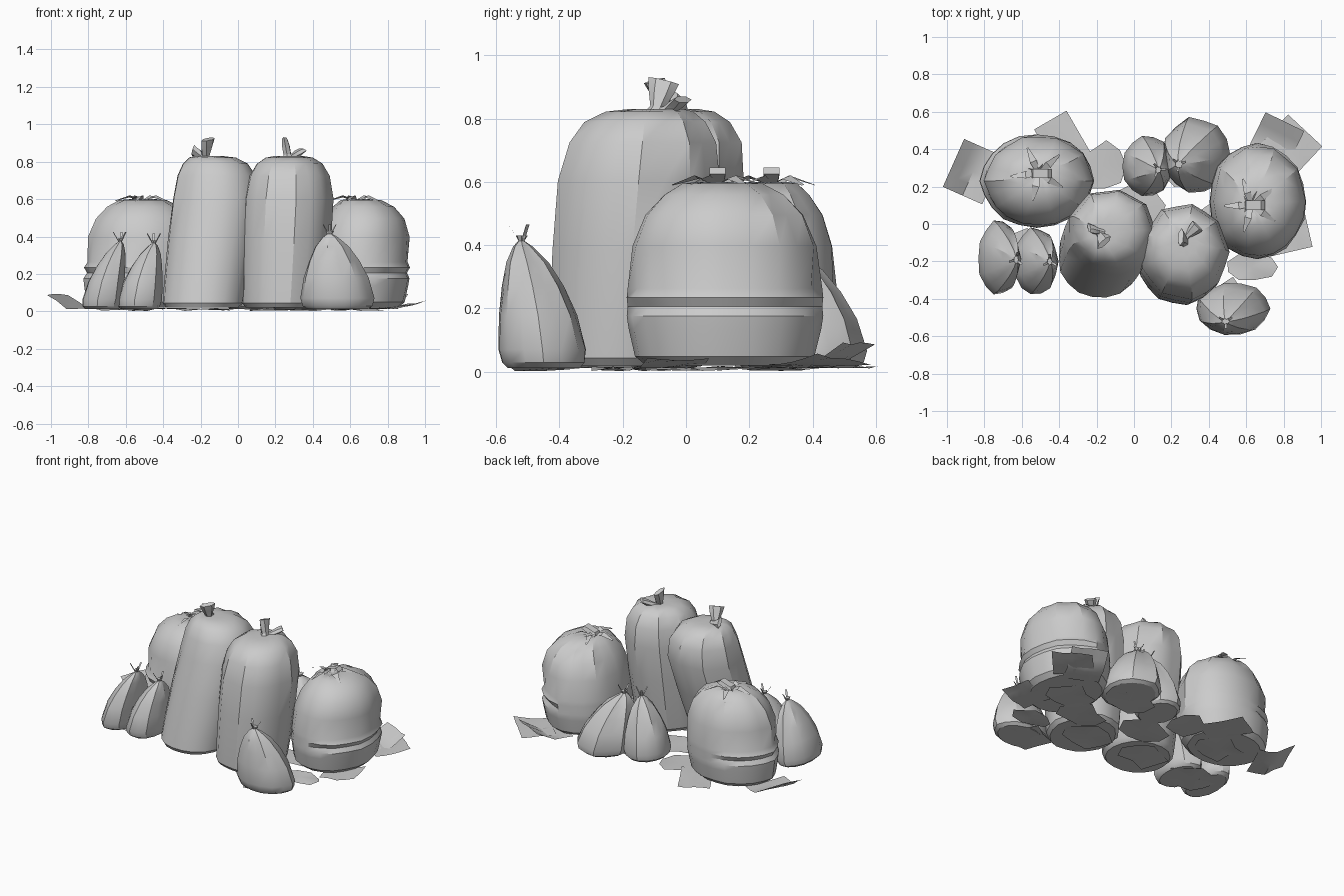
import bpy, bmesh, math, random
from mathutils import Vector, Matrix

cube = bpy.data.objects.get("Cube")
if cube:
    bpy.data.objects.remove(cube, do_unlink=True)

random.seed(4)
GREY = (0.6, 0.6, 0.6, 1)
plastic = bpy.data.materials.new("light_grey")
plastic.use_nodes = True
plastic.diffuse_color = GREY
plastic.node_tree.nodes["Principled BSDF"].inputs["Base Color"].default_value = GREY


def finish(name, bm, angle=32):
    bmesh.ops.recalc_face_normals(bm, faces=bm.faces)
    mesh = bpy.data.meshes.new(name)
    bm.to_mesh(mesh)
    bm.free()
    mesh.materials.append(plastic)
    obj = bpy.data.objects.new(name, mesh)
    bpy.context.collection.objects.link(obj)
    bpy.ops.object.select_all(action='DESELECT')
    obj.select_set(True)
    bpy.context.view_layer.objects.active = obj
    bpy.ops.object.shade_smooth_by_angle(angle=math.radians(angle))
    return obj


def loft(bm, rings):
    """Skin a list of equal closed rings and cap both ends."""
    loops = [[bm.verts.new(p) for p in ring] for ring in rings]
    for low, high in zip(loops, loops[1:]):
        for i in range(len(low)):
            j = (i + 1) % len(low)
            bm.faces.new((low[i], low[j], high[j], high[i]))
    bm.faces.new(loops[0][::-1])
    bm.faces.new(loops[-1])


# Bag shapes: height fraction, radius fraction, pull towards the knot, pleat depth
TALL = [(0, .84, 0, 0), (.03, .93, 0, .01), (.15, .96, 0, .01), (.45, 1, 0, .015),
        (.72, 1, 0, .03), (.87, .9, .1, .04), (.95, .74, .2, .05),
        (.99, .52, .4, .1), (1, .3, .7, .25), (1, .1, 1, .1)]
ROUND = [(0, .8, 0, 0), (.05, .92, 0, .01), (.2, .98, 0, 0), (.27, 1, 0, 0), (.32, .99, 0, 0),
         (.37, 1, 0, 0), (.42, .99, 0, 0), (.65, .95, 0, .02), (.82, .82, 0, .03),
         (.93, .62, .1, .05), (.99, .4, .4, .12), (1, .2, .8, .25), (.98, .08, 1, .1)]
SMALL = [(0, .82, 0, 0), (.04, .94, 0, .02), (.14, 1, .05, .03), (.4, .88, .25, .05),
         (.62, .68, .5, .08), (.8, .45, .75, .12), (.92, .2, .95, .15), (.96, .07, 1, 0),
         (1, .11, 1, .3)]


def bag(name, shape, base, radii, height, lean, knot, sides=18, crease=0, floor=.02):
    """Sack of stacked, pleated ellipses; crease gives the side with wrinkles."""
    bm = bmesh.new()
    rings = []
    wobble = [random.uniform(-.025, .025) for _ in range(sides)]
    for level, (t, r, pull, pleat) in enumerate(shape):
        centre = Vector(base) + Vector(lean) * min(t, .8)
        centre = centre.lerp(Vector(knot), pull)
        ring = []
        for i in range(sides):
            a = math.tau * i / sides
            fold = (-1) ** i * pleat * (.5 + .5 * max(0, math.sin(a)))
            k = r * (1 + fold + wobble[i] * (1 - pull))
            if crease * math.cos(a) > .3 and .2 < t < .45 and level % 2 == 0:
                k *= .95
            ring.append((centre.x + radii[0] * k * math.cos(a),
                         centre.y + radii[1] * k * math.sin(a),
                         floor + t * (height - floor)))
        rings.append(ring)
    loft(bm, rings)
    return finish(name, bm)


def ribbon(name, points, widths, across):
    """Flat strip of film along a path."""
    bm = bmesh.new()
    side = Vector(across).normalized()
    rows = [[bm.verts.new(Vector(p) + side * w * s) for s in (-.5, .5)]
            for p, w in zip(points, widths)]
    for a, b in zip(rows, rows[1:]):
        bm.faces.new((a[0], a[1], b[1], b[0]))
    return finish(name, bm)


def tail(name, start, end, flare, turn):
    """Gathered neck that opens into a flattened fan."""
    bm = bmesh.new()
    axis = Vector(end) - Vector(start)
    frame = axis.to_track_quat('Z', 'Y').to_matrix() @ Matrix.Rotation(turn, 3, 'Z')
    rings = []
    for t, wide, thin in ((0, .9, .8), (.3, .5, .5), (.7, .9, .5), (1, 1.1, .35)):
        rings.append([Vector(start) + axis * t + frame @ Vector(
            (flare * wide * math.cos(math.tau * i / 6),
             flare * thin * math.sin(math.tau * i / 6), 0)) for i in range(6)])
    loft(bm, rings)
    return finish(name, bm)


# Two tall sacks in the middle
bag("tall_bag_right", TALL, (-.19, -.19), (.235, .23), .83, (.1, .2), (-.18, -.05))
bag("tall_bag_left", TALL, (.24, -.2), (.235, .25), .83, (.04, .07), (.27, -.08))
tail("tall_right_neck", (-.18, -.05, .8), (-.16, -.1, .92), .045, .4)
tail("tall_right_ear", (-.17, -.05, .82), (-.24, -.02, .86), .035, 1)
tail("tall_left_neck", (.27, -.1, .8), (.25, -.07, .92), .045, .9)
tail("tall_left_ear", (.27, -.08, .81), (.34, -.01, .86), .035, 0)

# Two round sacks at the ends, with loop handles
for side, x, y, rx, ry, kx, ky in (("right", -.53, .23, .3, .25, -.51, .27),
                                   ("left", .65, .12, .26, .31, .63, .1)):
    sign = 1 if x > 0 else -1
    bag("round_bag_" + side, ROUND, (x, y), (rx, ry), .6, (.03, 0), (kx, ky), 20, sign)
    ribbon("handle_" + side,
           [(kx - .04, ky, .59), (kx - .03, ky, .62), (kx + .05, ky, .645),
            (kx + .07, ky, .625), (kx + .02, ky, .6)], [.04, .05, .05, .05, .04], (0, 1, 0))
    for n in range(5):
        a = n * math.tau / 5 + x
        out = Vector((math.cos(a), math.sin(a), 0))
        hub = Vector((kx, ky, .59))
        ribbon(f"fold_{side}_{n}", [hub, hub + out * .07 + Vector((0, 0, .025)), hub + out * .15],
               [.015, .04, .01], (-out.y, out.x, .3))

# Small tied sacks around the pile
small = [("front", (.53, -.45), (.195, .14), .43, (.49, -.52)),
         ("right_outer", (-.73, -.18), (.11, .2), .39, (-.63, -.19)),
         ("right_inner", (-.53, -.2), (.12, .18), .38, (-.45, -.2)),
         ("back_inner", (.07, .31), (.135, .165), .4, (.13, .29)),
         ("back_outer", (.34, .37), (.18, .2), .4, (.24, .32))]
for label, base, radii, height, knot in small:
    bag("small_bag_" + label, SMALL, base, radii, height, (0, 0), knot, 14, 0, .012)
    for n in range(3):
        a = 2.1 * n + base[0]
        tip = (knot[0] + .04 * math.cos(a), knot[1] + .04 * math.sin(a), height + .035)
        ribbon(f"tie_{label}_{n}", [(*knot, height - .03), tip], [.012, .012],
               (-math.sin(a), math.cos(a), 0))


# Loose sheets on the ground, some with a curled edge
def sheet(name, centre, size, degrees, curl=(0, 0), z=.015):
    bm = bmesh.new()
    bmesh.ops.create_grid(bm, x_segments=4, y_segments=4, size=.5)
    turn = Matrix.Rotation(math.radians(degrees), 3, 'Z')
    for v in bm.verts:
        lift = max(0, v.co.x * curl[0] + v.co.y * curl[1])
        wave = .004 * math.sin(9 * v.co.x + 5 * v.co.y)
        flat = turn @ Vector((v.co.x * size[0], v.co.y * size[1], 0))
        v.co = flat + Vector((*centre, z + wave + lift))
    return finish(name, bm)


sheet("sheet_far_right", (-.86, .28), (.23, .28), -24, (-.15, 0))
sheet("sheet_back_right", (-.375, .43), (.2, .29), 30)
sheet("sheet_back_left", (.75, .43), (.23, .26), -26, (0, .15))
sheet("sheet_far_left", (.84, .42), (.25, .22), -43, (.03, .04), .02)
sheet("sheet_side_left", (.82, -.05), (.23, .2), 13, (.05, 0))


# Torn rags
def rag(name, centre, rx, ry, points=9):
    bm = bmesh.new()
    ring = []
    for i in range(points):
        a = math.tau * i / points
        k = random.uniform(.6, 1) if i % 2 else 1
        ring.append(bm.verts.new((centre[0] + rx * k * math.cos(a),
                                  centre[1] + ry * k * math.sin(a),
                                  .01 + random.uniform(-.008, .008))))
    hub = bm.verts.new((*centre, .012))
    for i in range(points):
        bm.faces.new((hub, ring[i], ring[(i + 1) % points]))
    return finish(name, bm)


rag("rag_back", (-.17, .31), .13, .14)
rag("rag_front_left", (.63, -.23), .14, .08)
for n, (x, y) in enumerate([(-.5, .22), (-.2, -.15), (.22, -.18), (.62, .14),
                            (.3, .32), (-.6, -.16), (0, .1), (.42, 0), (.5, -.42)]):
    rag(f"ground_rag_{n}", (x, y), .17, .14)
